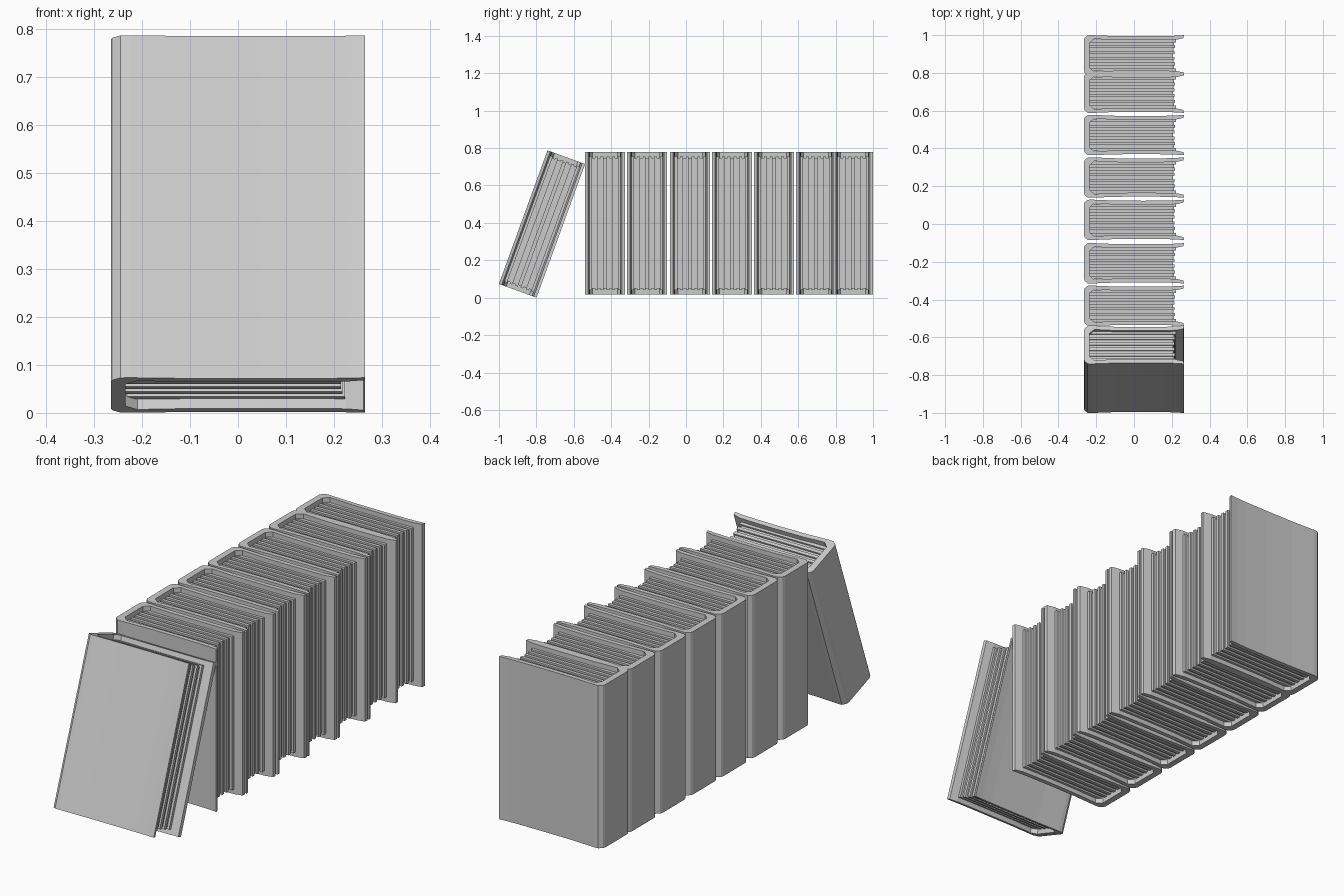
import bpy, bmesh, math
from mathutils import Matrix

if "Cube" in bpy.data.objects:
    bpy.data.objects.remove(bpy.data.objects["Cube"])

HALF_H = 0.38     # half the cover height
SHEETS = 11       # page bundles per book


def cover_mesh():
    # one half of the wrap-around cover section (x, y), mirrored across y = 0
    outer = [(-0.265, 0.082), (-0.261, 0.093), (-0.245, 0.106), (-0.225, 0.107),
             (-0.10, 0.102), (0.05, 0.101), (0.17, 0.102), (0.225, 0.104), (0.265, 0.107)]
    inner = [(0.262, 0.091), (0.225, 0.083), (0.17, 0.081), (0.05, 0.080),
             (-0.10, 0.081), (-0.21, 0.087), (-0.235, 0.066)]
    half = outer + inner
    bm = bmesh.new()
    n = len(half)
    rings = []
    for z in (-HALF_H, HALF_H):
        rings.append([[bm.verts.new((x, s * y, z)) for x, y in half] for s in (1, -1)])
    low, high = rings
    for s in (0, 1):
        # walls of the half section
        for i in range(n - 1):
            bm.faces.new((low[s][i], low[s][i + 1], high[s][i + 1], high[s][i]))
        # end caps as strips between outer and inner lines
        for ring in (low, high):
            bm.faces.new(ring[s])
    # spine joining both halves
    for ring in (low, high):
        bm.faces.new((ring[0][0], ring[0][-1], ring[1][-1], ring[1][0]))
    for i in (0, -1):
        bm.faces.new((low[0][i], low[1][i], high[1][i], high[0][i]))
    bmesh.ops.recalc_face_normals(bm, faces=bm.faces)
    mesh = bpy.data.meshes.new("cover")
    bm.to_mesh(mesh)
    bm.free()
    return mesh


def pages_mesh():
    # bundles of sheets, alternately long and short, hollowed at the fore edge
    bm = bmesh.new()
    width = 0.168 / SHEETS
    for i in range(SHEETS):
        y = -0.084 + (i + 0.5) * width
        step = 0.008 * (i % 2)
        x0, x1 = -0.237, 0.215 - step + 0.01 * (y / 0.084) ** 2
        hz = HALF_H - 0.022 - step
        m = Matrix.Translation(((x0 + x1) / 2, y, 0)) @ Matrix.Diagonal((x1 - x0, width, 2 * hz, 1))
        bmesh.ops.create_cube(bm, size=1, matrix=m)
    mesh = bpy.data.meshes.new("pages")
    bm.to_mesh(mesh)
    bm.free()
    return mesh


cover, pages = cover_mesh(), pages_mesh()


def add_book(index, y, z, tilt=0.0):
    for name, mesh in (("book_cover", cover), ("book_pages", pages)):
        ob = bpy.data.objects.new(f"{name}_{index}", mesh)
        ob.location = (0, y, z)
        ob.rotation_euler = (-math.radians(tilt), 0, 0)
        bpy.context.collection.objects.link(ob)


# leaning book at the front
add_book(1, -0.77, 0.394, 20)
# upright row
for k, y in enumerate((-0.433, -0.208, 0.022, 0.246, 0.471, 0.695, 0.893)):
    add_book(k + 2, y, 0.398)
